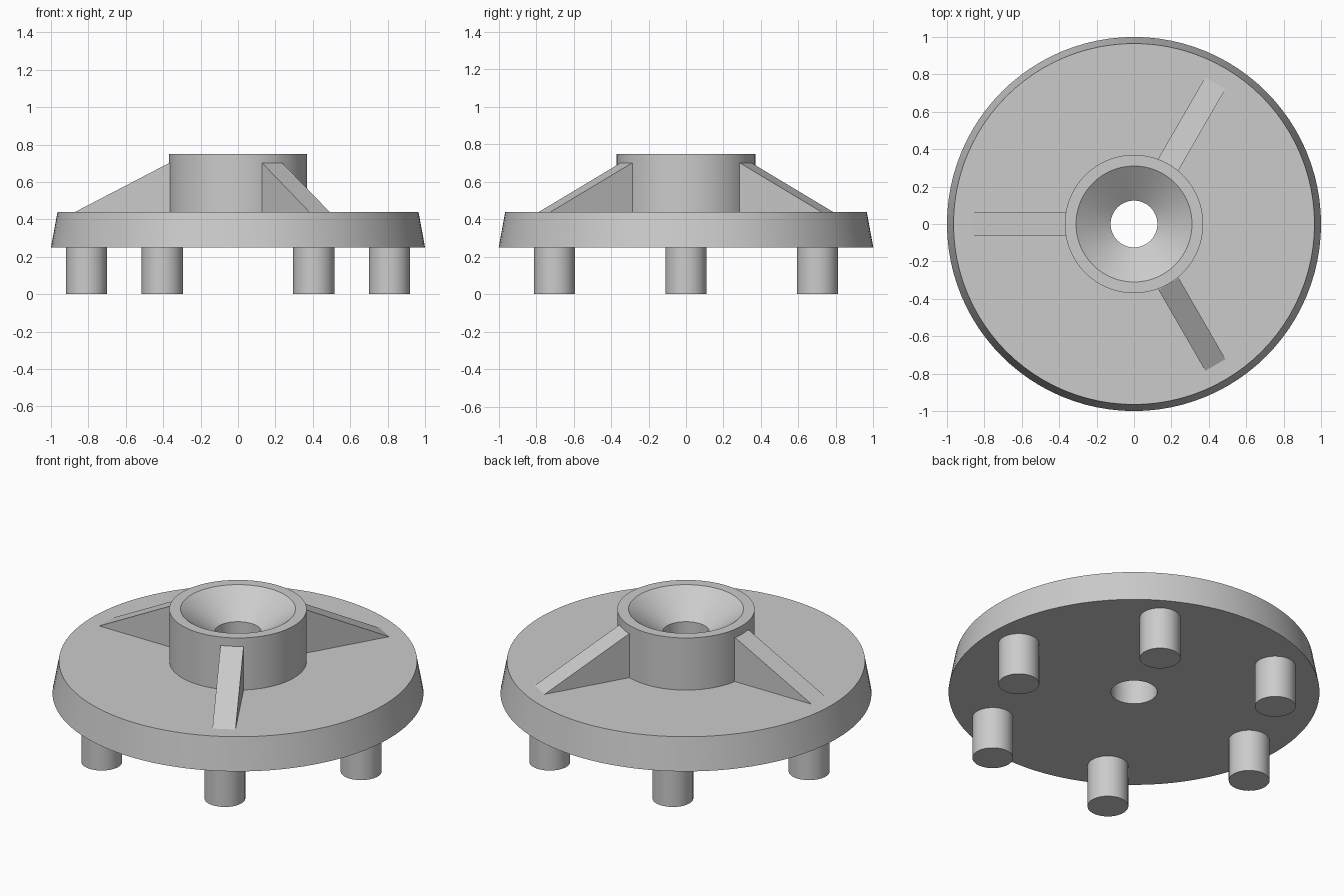
import bpy, bmesh
from math import cos, sin, pi, radians
from mathutils import Matrix

cube = bpy.data.objects.get("Cube")
if cube:
    bpy.data.objects.remove(cube, do_unlink=True)

# One plain grey for the whole part
grey = bpy.data.materials.new("plain grey")
grey.use_nodes = True
colour = (0.6, 0.6, 0.6, 1)
grey.diffuse_color = colour
grey.node_tree.nodes["Principled BSDF"].inputs["Base Color"].default_value = colour


def add_object(name, bm, smooth=True):
    bmesh.ops.recalc_face_normals(bm, faces=bm.faces)
    mesh = bpy.data.meshes.new(name)
    bm.to_mesh(mesh)
    bm.free()
    mesh.materials.append(grey)
    obj = bpy.data.objects.new(name, mesh)
    bpy.context.collection.objects.link(obj)
    if smooth:
        bpy.ops.object.select_all(action="DESELECT")
        obj.select_set(True)
        bpy.context.view_layer.objects.active = obj
        bpy.ops.object.shade_smooth_by_angle(angle=radians(30))
    return obj


def lathe(name, profile, segments=96):
    """Revolve a closed (radius, height) profile around z."""
    bm = bmesh.new()
    rings = []
    for i in range(segments):
        a = 2 * pi * i / segments
        rings.append([bm.verts.new((r * cos(a), r * sin(a), z)) for r, z in profile])
    n = len(profile)
    for i in range(segments):
        here, after = rings[i], rings[(i + 1) % segments]
        for j in range(n):
            k = (j + 1) % n
            bm.faces.new((here[j], after[j], after[k], here[k]))
    return add_object(name, bm)


# Tapered disc with raised hub, countersink and through hole
lathe("disc_and_hub", [
    (0.125, 0.25), (1.0, 0.25), (0.965, 0.44), (0.37, 0.44),
    (0.37, 0.75), (0.31, 0.75), (0.125, 0.616),
])

# Three sloping ribs bracing the hub
rib_profile = [(0.33, 0.42), (0.87, 0.42), (0.87, 0.44), (0.37, 0.70), (0.33, 0.70)]
for i, angle in enumerate((60, 180, 300)):
    bm = bmesh.new()
    face = bm.faces.new([bm.verts.new((r, -0.0625, z)) for r, z in rib_profile])
    out = bmesh.ops.extrude_face_region(bm, geom=[face])
    moved = [g for g in out["geom"] if isinstance(g, bmesh.types.BMVert)]
    bmesh.ops.translate(bm, verts=moved, vec=(0, 0.125, 0))
    bm.transform(Matrix.Rotation(radians(angle), 4, "Z"))
    add_object(f"rib_{i + 1}", bm, smooth=False)

# Six round pegs under the disc
for i in range(6):
    a = i * pi / 3
    bm = bmesh.new()
    bmesh.ops.create_cone(bm, cap_ends=True, segments=48, radius1=0.11, radius2=0.11,
                          depth=0.26,
                          matrix=Matrix.Translation((0.81 * cos(a), 0.81 * sin(a), 0.13)))
    add_object(f"peg_{i + 1}", bm)
